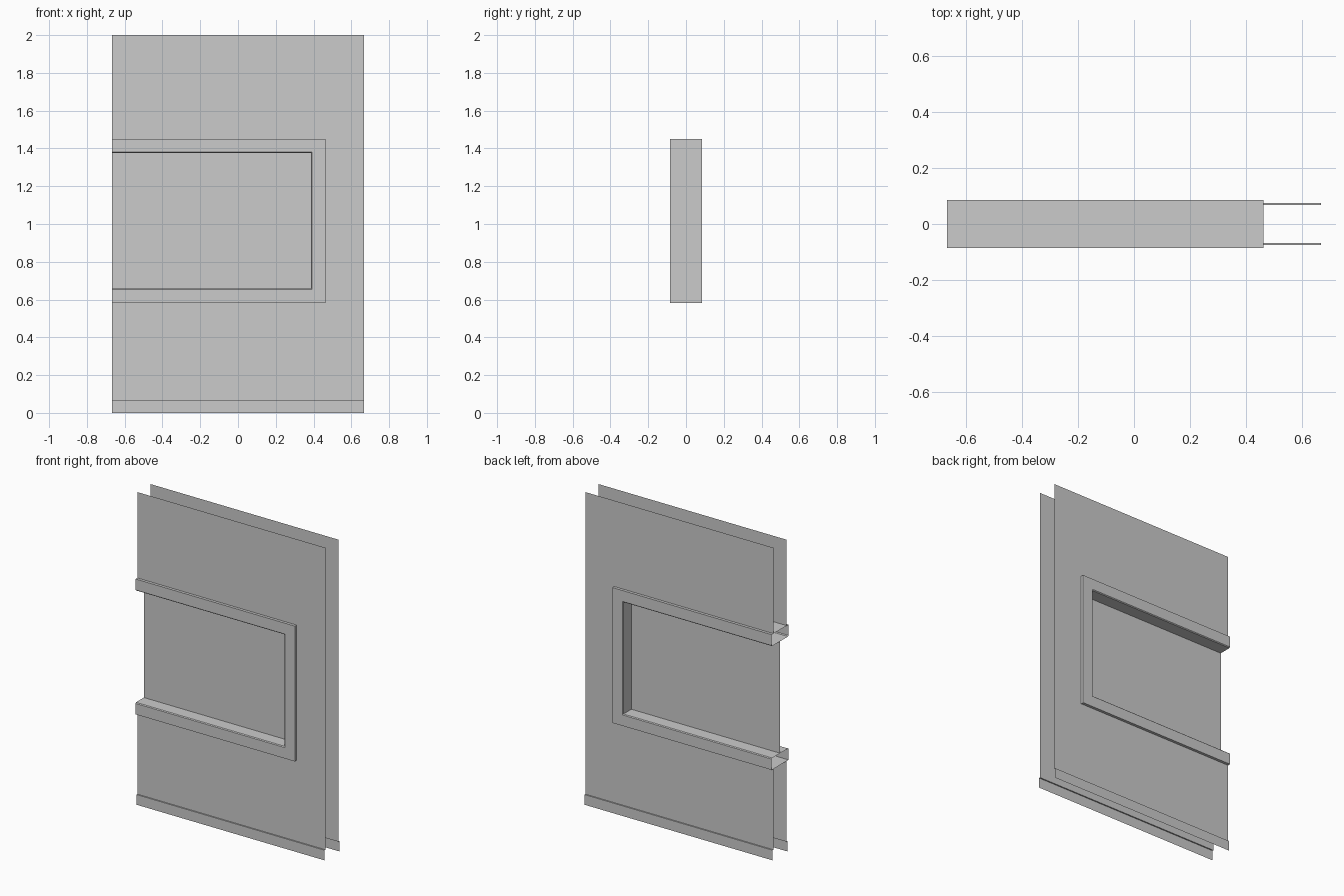
import bpy

if "Cube" in bpy.data.objects:
    bpy.data.objects.remove(bpy.data.objects["Cube"])

X = 0.667                       # half width of the wall section
WALL_Y, BASE_Y, FRAME_Y = 0.067, 0.075, 0.085
BASE_Z, TOP_Z = 0.065, 2.0
WX, WZ0, WZ1 = 0.462, 0.583, 1.45   # outer bounds of the window frame
DEPTH, CHAMFER = 0.075, 0.005       # frame width and edge chamfer


def make(name, verts, faces):
    mesh = bpy.data.meshes.new(name)
    mesh.from_pydata(verts, [], faces)
    mesh.update()
    obj = bpy.data.objects.new(name, mesh)
    bpy.context.collection.objects.link(obj)
    return obj


def c_path(d):
    """Open C-shaped window outline in x/z, inset by d."""
    return [(-X, WZ0 + d), (WX - d, WZ0 + d), (WX - d, WZ1 - d), (-X, WZ1 - d)]


for side, s in (("front", -1), ("back", 1)):
    flip = (lambda f: f) if s < 0 else (lambda f: f[::-1])

    # Wall sheet: below, beside and above the window
    outline = [(-X, BASE_Z), (X, BASE_Z), (X, WZ0), (X, WZ1), (X, TOP_Z), (-X, TOP_Z)]
    pts = outline + c_path(0)
    quads = [(0, 1, 2, 7, 6), (7, 2, 3, 8), (9, 8, 3, 4, 5)]
    make(side + "_wall", [(x, s * WALL_Y, z) for x, z in pts], [flip(q) for q in quads])

    # Skirting board: small ledge and vertical face
    profile = [(BASE_Y, 0), (BASE_Y, BASE_Z), (WALL_Y, BASE_Z)]
    verts = [(x, s * y, z) for y, z in profile for x in (-X, X)]
    make(side + "_skirting", verts, [flip(q) for q in ((0, 1, 3, 2), (2, 3, 5, 4))])

# Window frame: chamfered box profile swept round the open C
profile = [(0, -FRAME_Y), (DEPTH - CHAMFER, -FRAME_Y), (DEPTH, -FRAME_Y + CHAMFER),
           (DEPTH, FRAME_Y - CHAMFER), (DEPTH - CHAMFER, FRAME_Y), (0, FRAME_Y)]
n = len(profile)
rings = [c_path(d) for d, _ in profile]
verts = [(rings[j][i][0], profile[j][1], rings[j][i][1]) for i in range(4) for j in range(n)]
faces = [(i * n + j, (i + 1) * n + j, (i + 1) * n + (j + 1) % n, i * n + (j + 1) % n)
         for i in range(3) for j in range(n)]
make("window_frame", verts, faces)

# Window pane in the middle of the opening
make("window_pane", [(x, 0, z) for x, z in c_path(DEPTH)], [(0, 1, 2, 3)])
